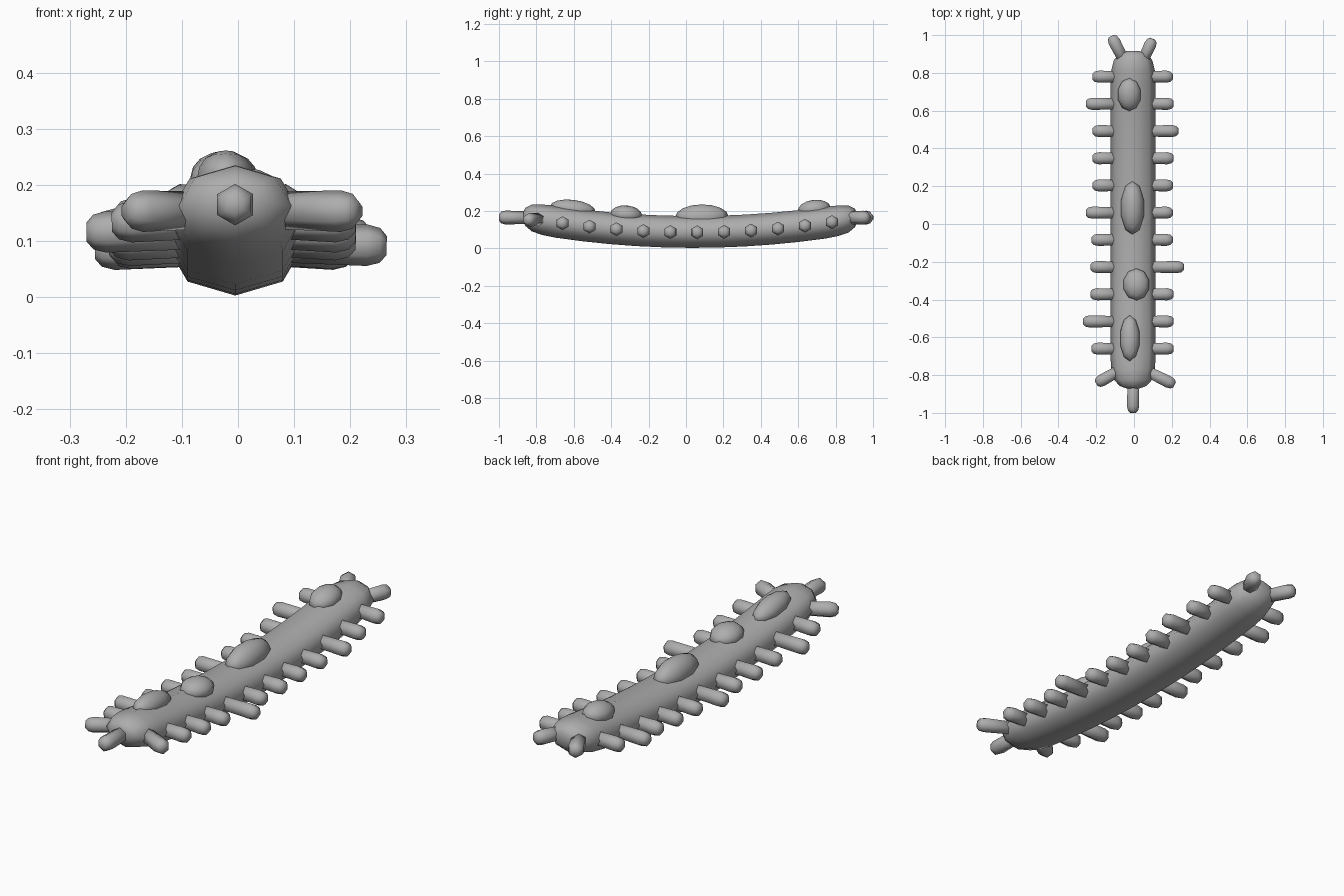
import bpy, bmesh, math
from mathutils import Vector, Matrix

cube = bpy.data.objects.get("Cube")
if cube:
    bpy.data.objects.remove(cube)

grey = bpy.data.materials.new("plain_grey")
grey.use_nodes = True
colour = (0.42, 0.42, 0.42, 1)
grey.diffuse_color = colour
grey.node_tree.nodes["Principled BSDF"].inputs["Base Color"].default_value = colour


def spine(y):
    """Height of the bent body's centre line."""
    return 0.088 + 0.1 * (y - 0.04) ** 2


def lathe(name, rings, sides, turn=0.0, matrix=Matrix()):
    """Closed tube along local z; each ring is (centre, radius x, radius y)."""
    bm = bmesh.new()
    loops = []
    for centre, rx, ry in rings:
        loop = []
        for i in range(sides):
            a = turn + math.tau * i / sides
            offset = Vector((rx * math.cos(a), ry * math.sin(a), 0))
            loop.append(bm.verts.new(matrix @ (Vector(centre) + offset)))
        loops.append(loop)
    for low, high in zip(loops, loops[1:]):
        for i in range(sides):
            j = (i + 1) % sides
            bm.faces.new((low[i], low[j], high[j], high[i]))
    bm.faces.new(loops[0][::-1])
    bm.faces.new(loops[-1])
    bmesh.ops.recalc_face_normals(bm, faces=bm.faces)
    finish(name, bm)


def finish(name, bm):
    mesh = bpy.data.meshes.new(name)
    bm.to_mesh(mesh)
    bm.free()
    mesh.materials.append(grey)
    mesh.shade_smooth()
    obj = bpy.data.objects.new(name, mesh)
    bpy.context.collection.objects.link(obj)


def leg(name, start, end):
    """Six-sided stub with a rounded tip."""
    start, end = Vector(start), Vector(end)
    axis = (end - start).normalized()
    side = axis.cross(Vector((0, 0, 1))).normalized()
    frame = Matrix((side, side.cross(axis) * -1, axis)).transposed().to_4x4()
    frame.translation = start
    length = (end - start).length
    rings = [((0, 0, d), r, r) for d, r in (
        (0, 0.033), (length - 0.035, 0.037), (length - 0.012, 0.031), (length, 0.017))]
    lathe(name, rings, 6, math.pi / 6, frame)


# Body: eight-sided, bent upward at both ends
front, back = -0.87, 0.915
caps = ((0, 0.3), (0.012, 0.58), (0.045, 0.84), (0.10, 0.96), (0.17, 1))
stations = [(front + d, s) for d, s in caps]
stations += [(-0.7 + 0.145 * i, 1) for i in range(1, 10)]
stations += [(back - d, s) for d, s in reversed(caps)]
upright = Matrix.Rotation(math.pi / 2, 4, 'X')
body = [((-0.005, spine(y), -y), 0.12 * s, 0.085 * s) for y, s in stations]
lathe("body", body, 8, 0, upright)

# Side legs: one row per side, reach varies
reach = {
    "left": (0.21, 0.21, 0.21, 0.265, 0.205, 0.205, 0.205, 0.21, 0.235, 0.21, 0.205),
    "right": (0.225, 0.27, 0.23, 0.23, 0.225, 0.255, 0.22, 0.22, 0.22, 0.255, 0.22),
}
for label, sign in (("left", 1), ("right", -1)):
    for i, x in enumerate(reach[label]):
        y = -0.66 + 0.144 * i
        z = spine(y)
        leg(f"{label}_leg_{i + 1}", (sign * 0.07, y, z), (sign * x, y, z - 0.003))

# End stubs at the front and back
leg("front_feeler", (-0.005, -0.8, 0.165), (-0.005, -1.0, 0.165))
leg("front_left_leg", (0.06, -0.775, 0.155), (0.215, -0.852, 0.153))
leg("front_right_leg", (-0.06, -0.765, 0.155), (-0.2, -0.845, 0.153))
leg("back_left_leg", (0.04, 0.85, 0.163), (0.1, 0.98, 0.165))
leg("back_right_leg", (-0.045, 0.85, 0.163), (-0.12, 0.995, 0.165))

# Back humps: low-poly ellipsoids lying along the slope
humps = (
    ("rear_hump", -0.025, 0.685, 0.063, 0.088, 0.045),
    ("middle_hump", -0.008, 0.085, 0.063, 0.143, 0.062),
    ("shoulder_hump", 0.012, -0.32, 0.07, 0.085, 0.044),
    ("neck_hump", -0.022, -0.605, 0.053, 0.123, 0.045),
)
for name, x, y, rx, ry, rise in humps:
    top = spine(y) + 0.085
    slope = math.atan(0.2 * (y - 0.04))
    matrix = (Matrix.Translation((x, y, top - 0.005))
              @ Matrix.Rotation(slope, 4, 'X')
              @ Matrix.Diagonal((rx, ry, rise + 0.005, 1)))
    bm = bmesh.new()
    bmesh.ops.create_uvsphere(bm, u_segments=10, v_segments=8, radius=1, matrix=matrix)
    finish(name, bm)
